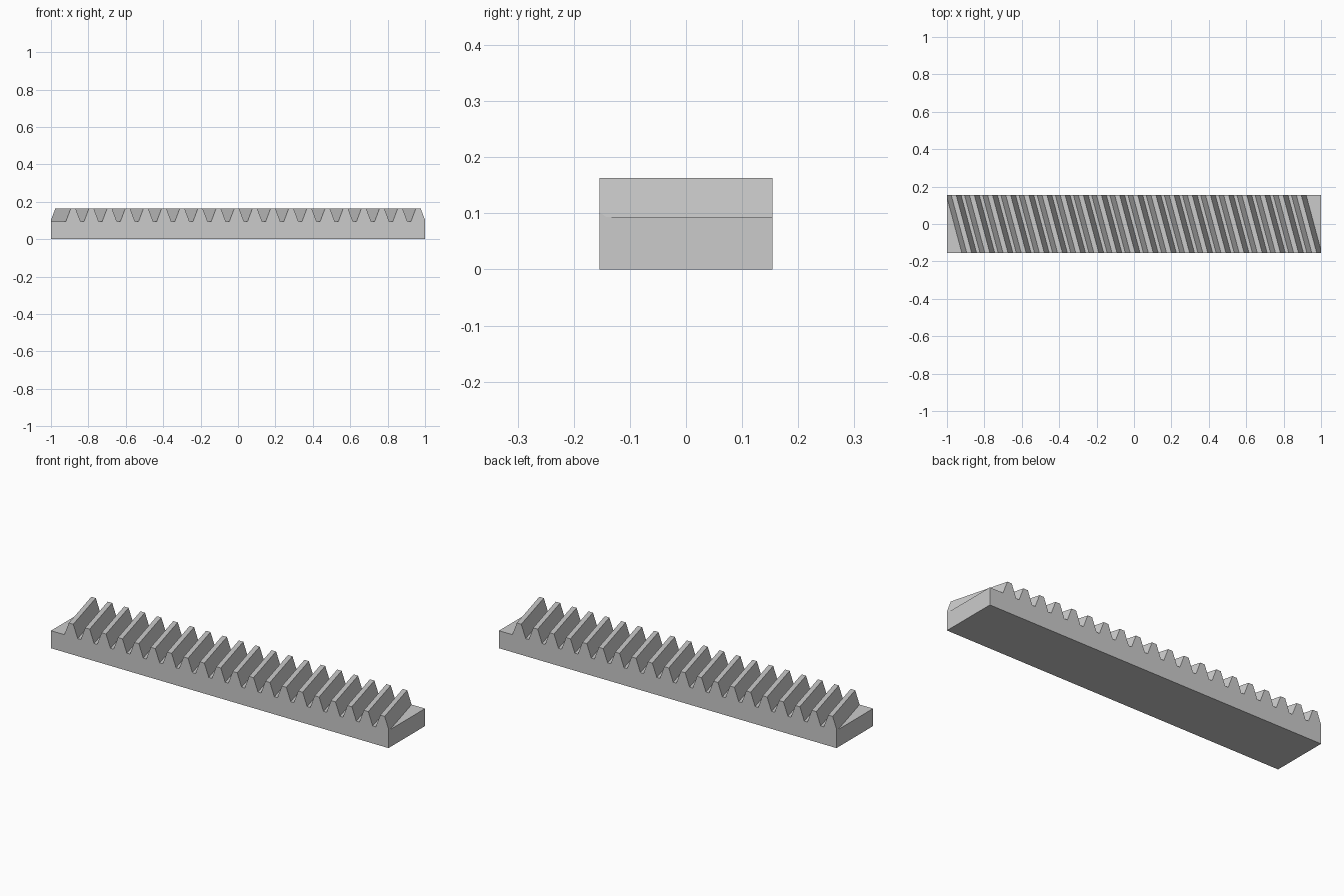
import bpy, bmesh, math
from mathutils import Vector

cube = bpy.data.objects.get("Cube")
if cube:
    bpy.data.objects.remove(cube, do_unlink=True)

# Rack dimensions
HALF_LENGTH, HALF_WIDTH = 1.0, 0.1545
ROOT_Z, TIP_Z = 0.0937, 0.1634
TEETH, PITCH = 20, 0.0971
HELIX = math.tan(math.radians(15))
TIP_HALF, ROOT_HALF = 0.0132, 0.0394
OVERHANG = 1.3

# Plain grey steel
steel = bpy.data.materials.new("grey_steel")
steel.use_nodes = True
grey = (0.6, 0.6, 0.6, 1)
steel.diffuse_color = grey
steel.node_tree.nodes["Principled BSDF"].inputs["Base Color"].default_value = grey

# Toothed profile, running past both ends so they can be cut square
profile = [(-OVERHANG, 0), (-OVERHANG, ROOT_Z)]
for i in range(TEETH):
    centre = (i - (TEETH - 1) / 2) * PITCH
    profile += [(centre - ROOT_HALF, ROOT_Z), (centre - TIP_HALF, TIP_Z),
                (centre + TIP_HALF, TIP_Z), (centre + ROOT_HALF, ROOT_Z)]
profile += [(OVERHANG, ROOT_Z), (OVERHANG, 0)]

# Sweep the profile from front to back along the helix angle
bm = bmesh.new()
front = [bm.verts.new((x + HALF_WIDTH * HELIX, -HALF_WIDTH, z)) for x, z in profile]
face = bm.faces.new(front)
swept = bmesh.ops.extrude_face_region(bm, geom=[face], use_keep_orig=True)
back = [v for v in swept["geom"] if isinstance(v, bmesh.types.BMVert)]
sweep = Vector((-2 * HALF_WIDTH * HELIX, 2 * HALF_WIDTH, 0))
bmesh.ops.translate(bm, verts=back, vec=sweep)

# Square off both ends and cap them
for side in (-1, 1):
    cut = bmesh.ops.bisect_plane(
        bm, geom=bm.verts[:] + bm.edges[:] + bm.faces[:], dist=1e-6,
        plane_co=(side * HALF_LENGTH, 0, 0), plane_no=(side, 0, 0), clear_outer=True)
    rim = [e for e in bm.edges if e.is_boundary]
    bmesh.ops.holes_fill(bm, edges=rim, sides=0)
bmesh.ops.recalc_face_normals(bm, faces=bm.faces[:])

mesh = bpy.data.meshes.new("helical_gear_rack")
bm.to_mesh(mesh)
bm.free()
mesh.materials.append(steel)
rack = bpy.data.objects.new("helical_gear_rack", mesh)
bpy.context.collection.objects.link(rack)
